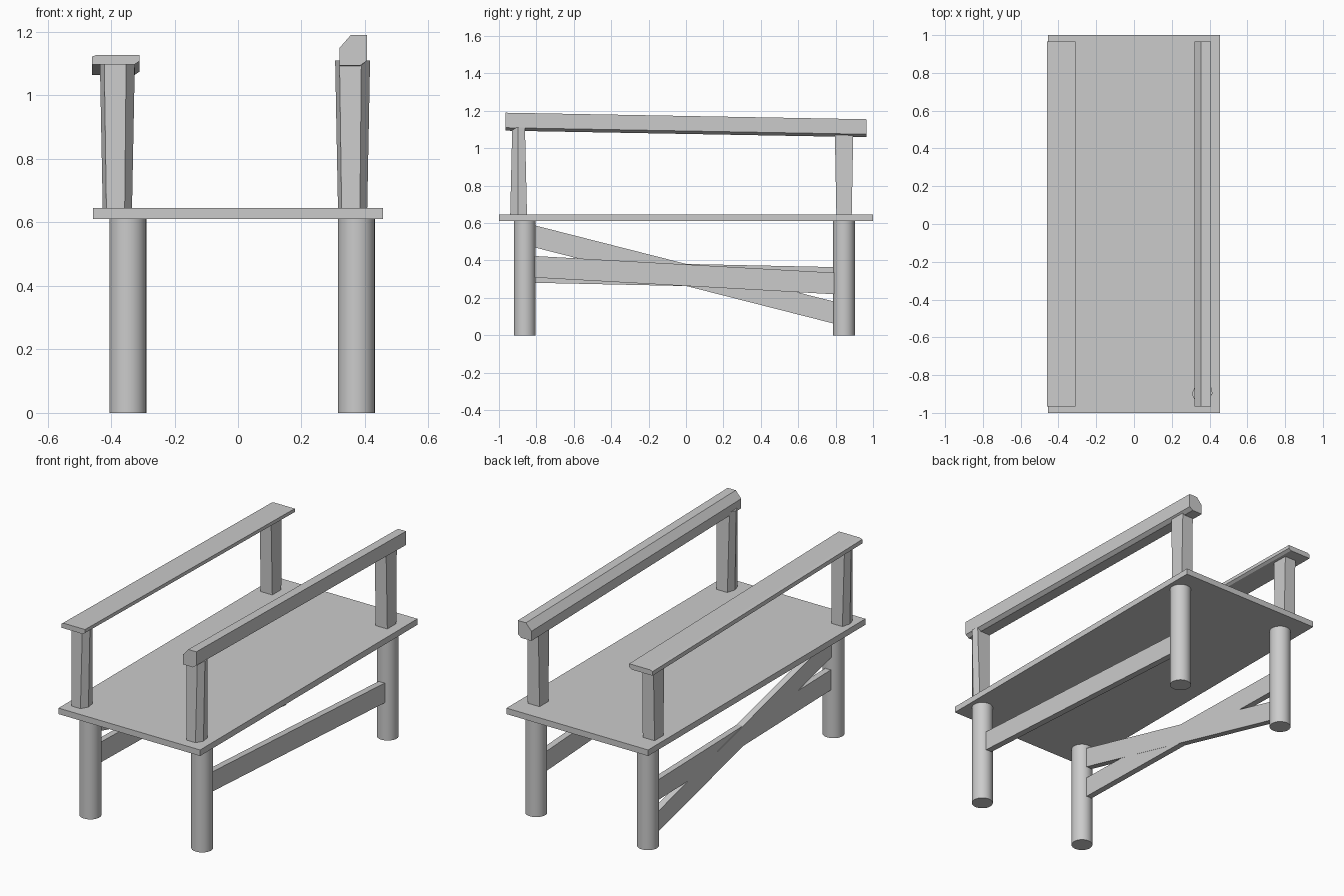
import bpy
import bmesh
from mathutils import Vector

cube = bpy.data.objects.get("Cube")
if cube:
    bpy.data.objects.remove(cube, do_unlink=True)

GREY = (0.6, 0.6, 0.6, 1)
mat = bpy.data.materials.new("plain grey")
mat.use_nodes = True
mat.diffuse_color = GREY
mat.node_tree.nodes["Principled BSDF"].inputs["Base Color"].default_value = GREY


def loft(name, start, end):
    """Closed solid between two matching rings of points."""
    bm = bmesh.new()
    a = [bm.verts.new(p) for p in start]
    b = [bm.verts.new(p) for p in end]
    n = len(a)
    bm.faces.new(a)
    bm.faces.new(b[::-1])
    for i in range(n):
        bm.faces.new((a[i], b[i], b[(i + 1) % n], a[(i + 1) % n]))
    bmesh.ops.recalc_face_normals(bm, faces=bm.faces)
    mesh = bpy.data.meshes.new(name)
    bm.to_mesh(mesh)
    bm.free()
    mesh.materials.append(mat)
    obj = bpy.data.objects.new(name, mesh)
    bpy.context.collection.objects.link(obj)
    return obj


def rail(name, section, y0, y1, drop):
    """Length of timber along y whose far end sits lower by drop."""
    return loft(name, [(x, y0, z) for x, z in section],
                [(x, y1, z - drop) for x, z in section])


def rect(x0, x1, z0, z1):
    return [(x0, z0), (x1, z0), (x1, z1), (x0, z1)]


def post(name, shape, centre, base, top, z0, z1):
    """Tapered upright; base and top are half sizes in x and y."""
    cx, cy = centre
    return loft(name, [(cx + u * base[0], cy + v * base[1], z0) for u, v in shape],
                [(cx + u * top[0], cy + v * top[1], z1) for u, v in shape])


# Seat board
rail("seat", rect(-0.456, 0.456, 0.61, 0.645), -1, 1, 0)

# Round legs
LEFT_X, RIGHT_X = 0.373, -0.347
for side, x in (("left", LEFT_X), ("right", RIGHT_X)):
    for end, y in (("front", -0.862), ("back", 0.845)):
        bpy.ops.mesh.primitive_cylinder_add(vertices=32, radius=0.058, depth=0.61,
                                            location=(x, y, 0.305))
        leg = bpy.context.object
        leg.name = f"{end}_{side}_leg"
        leg.data.materials.append(mat)
        bpy.ops.object.shade_smooth_by_angle()

# Braces between the legs: one plank on the left, a crossed pair on the right
rail("left_brace", rect(0.355, 0.393, 0.31, 0.425), -0.83, 0.82, 0.092)
rail("right_brace_steep", rect(-0.37, -0.332, 0.475, 0.593), -0.83, 0.82, 0.42)
rail("right_brace_shallow", rect(-0.369, -0.333, 0.281, 0.399), -0.83, 0.82, 0.035)

# Hewn six-sided front posts and squared back posts
HEWN = [(-0.75, -1), (0.5, -1), (1, -0.1), (0.85, 1), (-0.7, 1), (-1, -0.1)]
SQUARE = [(-1, -1), (1, -1), (1, 1), (-1, 1)]
for side, x, z_front, z_back in (("left", 0.361, 1.11, 1.07), ("right", -0.38, 1.1, 1.068)):
    post(f"front_{side}_post", HEWN, (x, -0.895), (0.046, 0.045), (0.055, 0.034), 0.64, z_front)
    post(f"back_{side}_post", SQUARE, (x, 0.845), (0.038, 0.041), (0.036, 0.049), 0.64, z_back)

# Top rails: a chamfered beam on the left, a flat plank on the right
rail("left_top_rail", [(0.32, 1.094), (0.385, 1.094), (0.407, 1.11), (0.407, 1.19),
                       (0.355, 1.19), (0.32, 1.15)], -0.965, 0.965, 0.035)
rail("right_top_rail", [(-0.46, 1.098), (-0.325, 1.098), (-0.31, 1.108), (-0.31, 1.128),
                        (-0.445, 1.128), (-0.46, 1.122)], -0.965, 0.965, 0.033)
